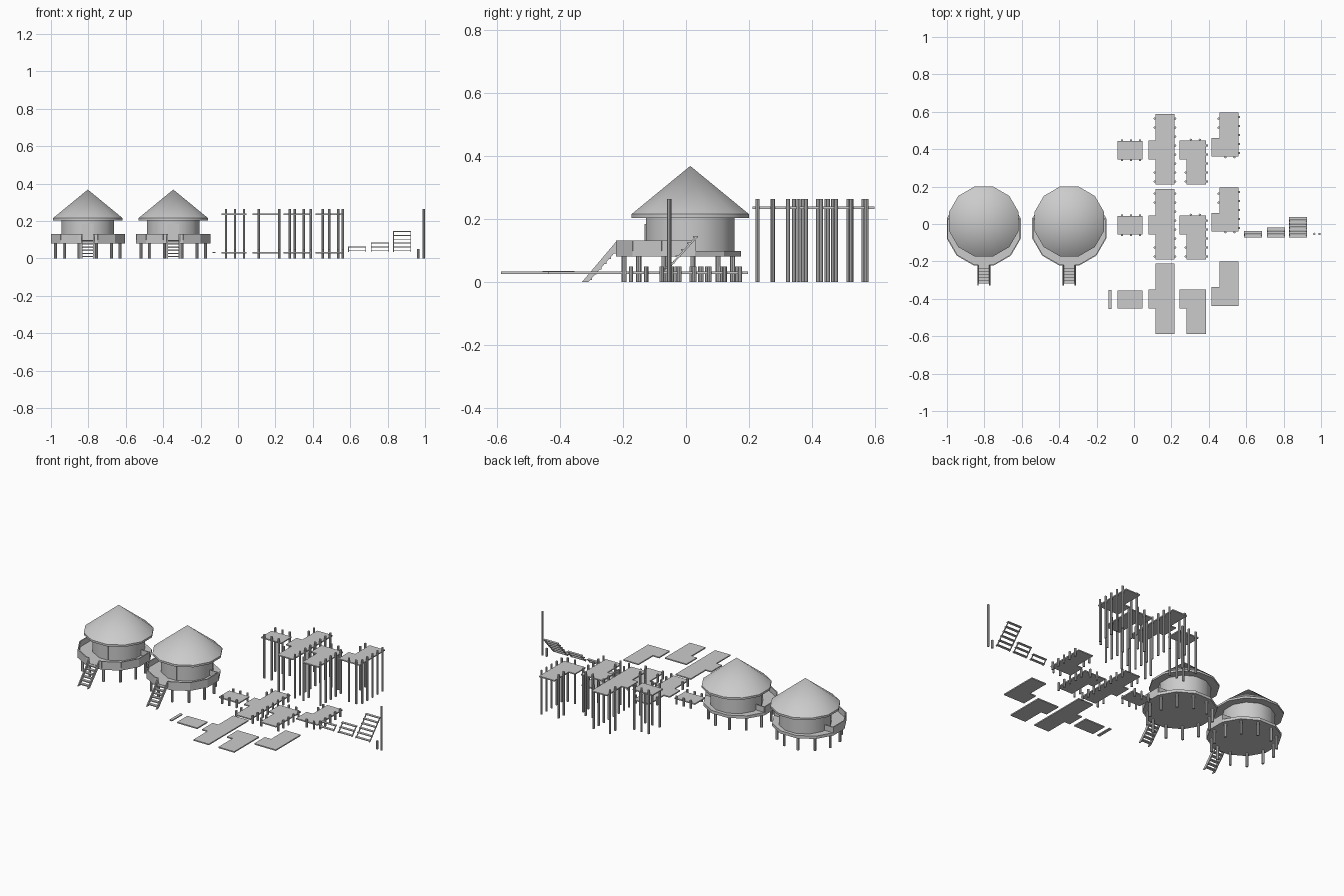
import bpy, bmesh, math
from math import sin, cos, radians
from mathutils import Matrix, Vector

cube = bpy.data.objects.get("Cube")
if cube:
    bpy.data.objects.remove(cube, do_unlink=True)

grey = bpy.data.materials.new("plain_grey")
grey.use_nodes = True
grey.diffuse_color = (0.6, 0.6, 0.6, 1)
grey.node_tree.nodes["Principled BSDF"].inputs["Base Color"].default_value = (0.6, 0.6, 0.6, 1)


def finish(bm, name, smooth=False):
    bmesh.ops.recalc_face_normals(bm, faces=bm.faces)
    mesh = bpy.data.meshes.new(name)
    bm.to_mesh(mesh)
    bm.free()
    mesh.materials.append(grey)
    ob = bpy.data.objects.new(name, mesh)
    bpy.context.scene.collection.objects.link(ob)
    if smooth:
        bpy.ops.object.select_all(action='DESELECT')
        bpy.context.view_layer.objects.active = ob
        ob.select_set(True)
        bpy.ops.object.shade_smooth_by_angle(angle=radians(35))
    return ob


def prism(bm, points, z0, z1):
    """Upright solid over a flat outline."""
    low = [bm.verts.new((x, y, z0)) for x, y in points]
    high = [bm.verts.new((x, y, z1)) for x, y in points]
    bm.faces.new(low[::-1])
    bm.faces.new(high)
    n = len(points)
    for i in range(n):
        j = (i + 1) % n
        bm.faces.new((low[i], low[j], high[j], high[i]))


def box(bm, x0, x1, y0, y1, z0, z1):
    prism(bm, [(x0, y0), (x1, y0), (x1, y1), (x0, y1)], z0, z1)


def panel(bm, p, q, thick, z0, z1):
    """Upright board from p to q."""
    p, q = Vector(p), Vector(q)
    d = (q - p).normalized()
    n = Vector((-d.y, d.x)) * thick / 2
    prism(bm, [p - n, q - n, q + n, p + n], z0, z1)


def side_board(bm, x0, x1, outline):
    """Board whose outline is given in y and z."""
    a = [bm.verts.new((x0, y, z)) for y, z in outline]
    b = [bm.verts.new((x1, y, z)) for y, z in outline]
    bm.faces.new(a)
    bm.faces.new(b[::-1])
    n = len(a)
    for i in range(n):
        j = (i + 1) % n
        bm.faces.new((a[i], a[j], b[j], b[i]))


def post(bm, x, y, top, r=0.0065):
    bmesh.ops.create_cone(bm, cap_ends=True, segments=8, radius1=r, radius2=r, depth=top,
                          matrix=Matrix.Translation((x, y, top / 2)))


def ring(x, y, r, n=12):
    """Regular outline with flat sides on the axes."""
    step = 2 * math.pi / n
    return [(x + r * cos((i + 0.5) * step), y + r * sin((i + 0.5) * step)) for i in range(n)]


def hut(x, tag):
    base_y, house_y = -0.024, 0.0135
    # floor
    bm = bmesh.new()
    prism(bm, ring(x, base_y, 0.205), 0.081, 0.098)
    finish(bm, "floor_" + tag)
    # legs
    bm = bmesh.new()
    for px, py in ring(x, base_y, 0.178):
        post(bm, px, py, 0.082, 0.008)
    finish(bm, "legs_" + tag, True)
    # railing around the front half, open at the stairs
    bm = bmesh.new()
    pts = ring(x, base_y, 0.202)
    order = [pts[i] for i in (5, 6, 7, 8)]
    for side in (1, -1):
        run = [(x + side * (px - x), py) for px, py in order]
        run.append((x - side * 0.032, run[-1][1]))
        run.insert(0, (x - side * 0.138, run[0][1]))
        for p, q in zip(run, run[1:]):
            panel(bm, p, q, 0.006, 0.09, 0.131)
    finish(bm, "railing_" + tag)
    # wall
    bm = bmesh.new()
    prism(bm, ring(x, house_y, 0.145), 0.095, 0.207)
    finish(bm, "wall_" + tag, True)
    # door plate
    bm = bmesh.new()
    box(bm, x - 0.03, x + 0.03, house_y - 0.145, house_y - 0.137, 0.098, 0.184)
    finish(bm, "door_" + tag)
    # roof
    bm = bmesh.new()
    prism(bm, ring(x, house_y, 0.193), 0.203, 0.215)
    top = max(bm.faces, key=lambda f: f.calc_center_median().z)
    apex = bmesh.ops.poke(bm, faces=[top])["verts"][0]
    apex.co.z = 0.368
    finish(bm, "roof_" + tag, True)
    # stairs
    bm = bmesh.new()
    outline = [(-0.33, 0), (-0.31, 0), (-0.22, 0.1), (-0.22, 0.13)]
    for s in (-1, 1):
        side_board(bm, x + s * 0.032 - 0.003, x + s * 0.032 + 0.003, outline)
    for i in range(6):
        t = (i + 0.6) / 6
        y, z = -0.317 + 0.092 * t, 0.1 * t
        box(bm, x - 0.031, x + 0.031, y - 0.009, y + 0.009, z - 0.003, z + 0.003)
    finish(bm, "stairs_" + tag)


hut(-0.803, "first")
hut(-0.346, "second")


# dock outlines and post positions, for the back row
def elbow(xa, x0, x1, y0, y1, a0, a1):
    """Straight deck with a short arm on its right-hand side of the model."""
    pts = [(x0, y0), (x1, y0), (x1, y1), (x0, y1), (x0, a1), (xa, a1), (xa, a0), (x0, a0)]
    return [p for i, p in enumerate(pts) if p not in pts[:i]]


def column(x, start, count):
    return [(x, start + 0.048 * i) for i in range(count)]


def row(y, start, count):
    return [(start + 0.048 * i, y) for i in range(count)]


docks = {
    "short": ([(-0.088, 0.345), (0.046, 0.345), (0.046, 0.443), (-0.088, 0.443)],
              row(0.446, -0.064, 3) + row(0.342, -0.064, 3)),
    "tee": (elbow(0.077, 0.115, 0.217, 0.211, 0.588, 0.346, 0.447),
            column(0.22, 0.227, 8) + column(0.111, 0.227, 2) + column(0.111, 0.515, 2)),
    "corner": (elbow(0.243, 0.281, 0.386, 0.211, 0.447, 0.346, 0.447),
               column(0.39, 0.227, 5) + column(0.277, 0.227, 2) + row(0.45, 0.304, 2)),
    "end": (elbow(0.415, 0.457, 0.558, 0.36, 0.597, 0.36, 0.46),
            column(0.561, 0.38, 5) + column(0.453, 0.515, 2) + row(0.357, 0.488, 2)),
}
levels = (("high", 0, 0.232, 0.263), ("low", -0.401, 0.026, 0.049), ("flat", -0.798, 0.026, 0))
for level, shift, z, top in levels:
    for name, (outline, posts) in docks.items():
        bm = bmesh.new()
        prism(bm, [(x, y + shift) for x, y in outline], z, z + 0.007)
        finish(bm, f"{level}_{name}_deck")
        if top:
            bm = bmesh.new()
            for x, y in posts:
                post(bm, x, y + shift, top)
            finish(bm, f"{level}_{name}_posts", True)

# single plank
bm = bmesh.new()
box(bm, -0.137, -0.12, -0.455, -0.354, 0.029, 0.035)
finish(bm, "single_plank")

# loose stairs of growing length
for name, x, count in (("small", 0.588, 2), ("medium", 0.71, 3), ("large", 0.828, 6)):
    bm = bmesh.new()
    rise = 0.0205
    for i in range(count):
        y, z = -0.071 + 0.0185 * i, 0.039 + rise * i
        box(bm, x, x + 0.096, y, y + 0.016, z, z + 0.004)
    y1, z1 = -0.071 + 0.0185 * (count - 1) + 0.01, 0.039 + rise * (count - 1)
    for sx in (x + 0.001, x + 0.091):
        side_board(bm, sx, sx + 0.004,
                   [(-0.069, 0.034), (-0.061, 0.034), (y1 + 0.004, z1), (y1 - 0.004, z1)])
    finish(bm, f"{name}_stairs")

# loose posts
for name, x, top in (("short", 0.964, 0.049), ("tall", 0.992, 0.263)):
    bm = bmesh.new()
    post(bm, x, -0.053, top)
    finish(bm, f"{name}_loose_post", True)
